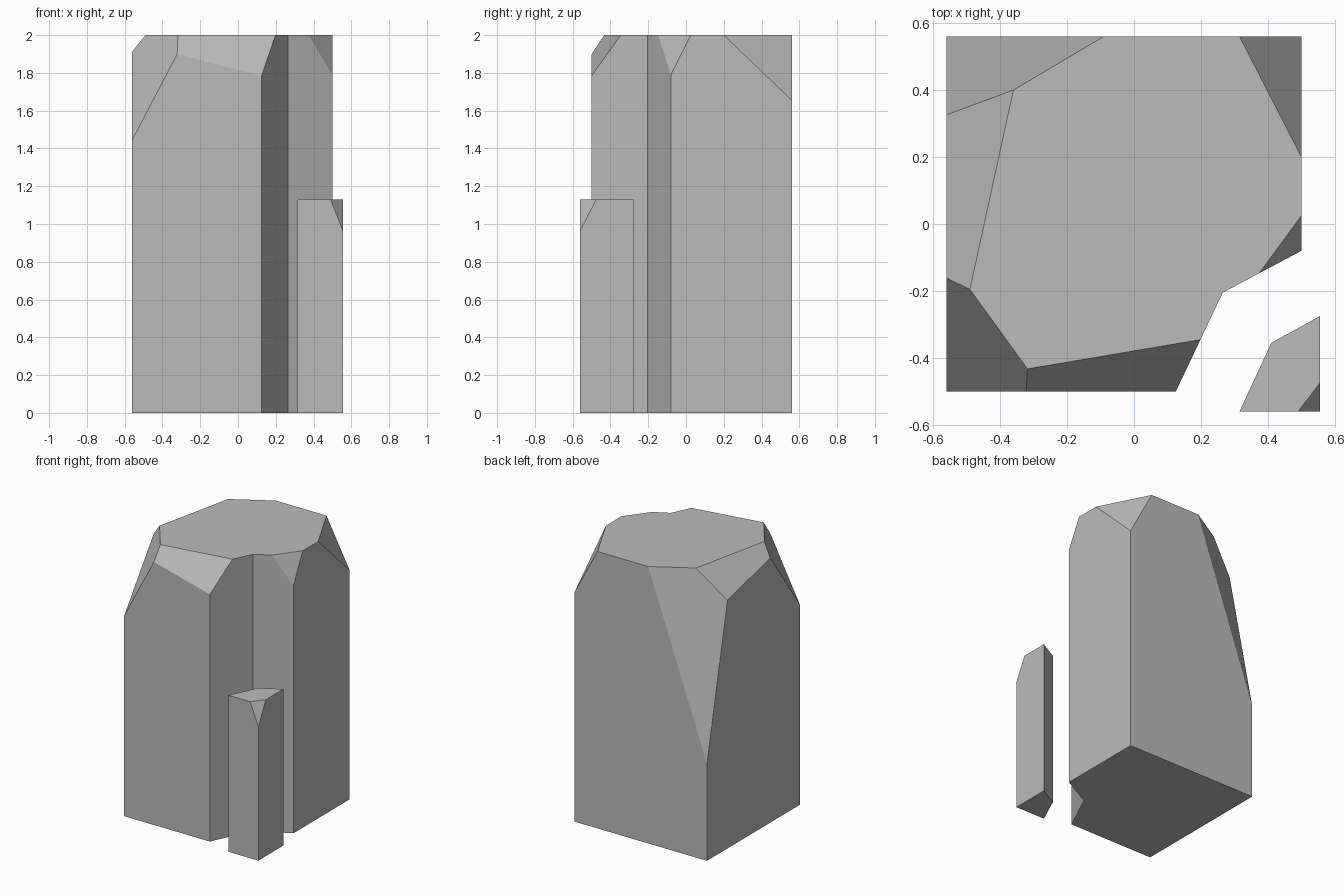
import bpy
import bmesh
from mathutils import Vector

if "Cube" in bpy.data.objects:
    bpy.data.objects.remove(bpy.data.objects["Cube"], do_unlink=True)

# Single stone colour
GREY = (0.5, 0.5, 0.5, 1.0)
stone = bpy.data.materials.new("stone_grey")
stone.use_nodes = True
stone.diffuse_color = GREY
stone.node_tree.nodes["Principled BSDF"].inputs["Base Color"].default_value = GREY


def chip(bm, a, b, c):
    """Slice off everything above the plane through three points and cap it."""
    a, b, c = Vector(a), Vector(b), Vector(c)
    normal = (b - a).cross(c - a).normalized()
    if normal.z < 0:
        normal = -normal
    geom = bm.verts[:] + bm.edges[:] + bm.faces[:]
    bmesh.ops.bisect_plane(bm, geom=geom, dist=1e-5, plane_co=a,
                           plane_no=normal, clear_outer=True)
    rim = [e for e in bm.edges if e.is_boundary]
    bmesh.ops.edgeloop_fill(bm, edges=rim)


def rock(name, outline, height, chips):
    """Extrude a footprint to a column, then chip its upper corners."""
    bm = bmesh.new()
    base = bm.faces.new([bm.verts.new((x, y, 0)) for x, y in outline])
    top = bmesh.ops.extrude_face_region(bm, geom=[base], use_keep_orig=True)["geom"]
    lifted = [v for v in top if isinstance(v, bmesh.types.BMVert)]
    bmesh.ops.translate(bm, verts=lifted, vec=(0, 0, height))
    for points in chips:
        chip(bm, *points)
    bmesh.ops.recalc_face_normals(bm, faces=bm.faces[:])
    mesh = bpy.data.meshes.new(name)
    bm.to_mesh(mesh)
    bm.free()
    mesh.materials.append(stone)
    obj = bpy.data.objects.new(name, mesh)
    bpy.context.collection.objects.link(obj)
    return obj


# Tall column with a notch in its front corner
H = 2.0
rock("tall_column",
     [(-0.56, -0.5), (0.125, -0.5), (0.265, -0.205),
      (0.5, -0.08), (0.5, 0.56), (-0.56, 0.56)], H,
     [
         # back corner on the +x side
         ((0.315, 0.56, H), (0.5, 0.2, H), (0.5, 0.56, 1.655)),
         # small corner beside the notch
         ((0.375, -0.145, H), (0.5, 0.025, H), (0.5, -0.08, 1.79)),
         # front rim
         ((0.2, -0.345, H), (0.125, -0.5, 1.785), (-0.325, -0.5, 1.9)),
         # front corner on the -x side
         ((-0.32, -0.43, H), (-0.49, -0.195, H), (-0.56, -0.5, 1.445)),
         # side rim
         ((-0.49, -0.195, H), (-0.36, 0.4, H), (-0.56, -0.16, 1.912)),
         # long back corner on the -x side
         ((-0.36, 0.4, H), (-0.09, 0.56, H), (-0.56, 0.56, 0.7)),
     ])

# Short pillar standing off the notch
h = 1.13
rock("short_pillar",
     [(0.315, -0.56), (0.555, -0.56), (0.555, -0.275), (0.41, -0.355)], h,
     [((0.49, -0.56, h), (0.555, -0.475, h), (0.555, -0.56, 0.965))])
